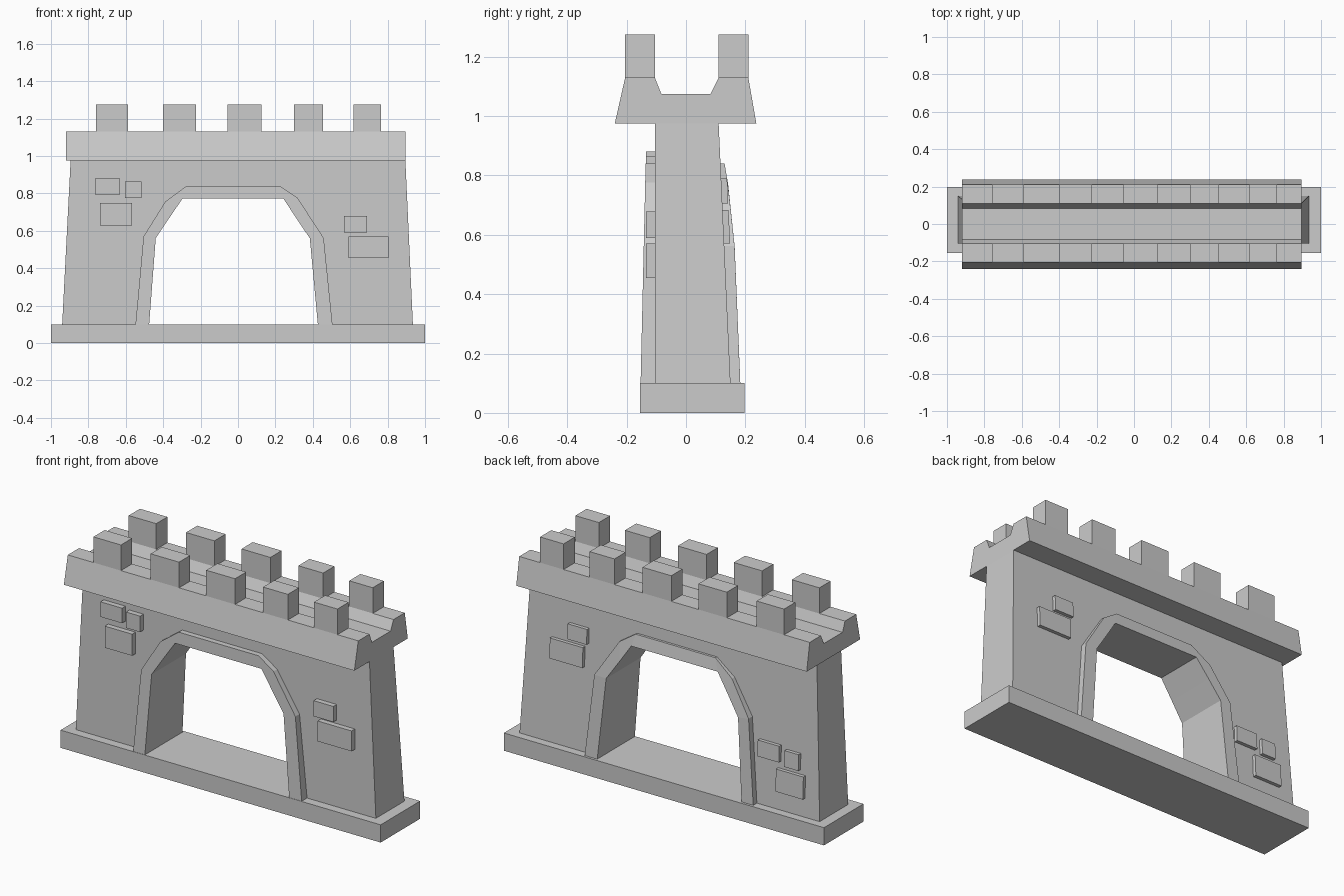
import bpy, bmesh

if "Cube" in bpy.data.objects:
    bpy.data.objects.remove(bpy.data.objects["Cube"])


def prism(name, outline, front, back, cells=None):
    """Solid from an XZ outline; front/back give y at (x, z). cells splits the two caps."""
    bm = bmesh.new()
    f = [bm.verts.new((x, front(x, z), z)) for x, z in outline]
    b = [bm.verts.new((x, back(x, z), z)) for x, z in outline]
    n = len(outline)
    for cell in cells or [range(n)]:
        bm.faces.new([f[i] for i in cell])
        bm.faces.new([b[i] for i in reversed(list(cell))])
    for i in range(n):
        j = (i + 1) % n
        bm.faces.new((f[j], f[i], b[i], b[j]))
    return finish(name, bm)


def finish(name, bm):
    bmesh.ops.recalc_face_normals(bm, faces=bm.faces)
    me = bpy.data.meshes.new(name)
    bm.to_mesh(me)
    bm.free()
    ob = bpy.data.objects.new(name, me)
    bpy.context.collection.objects.link(ob)
    return ob


def rect(x0, x1, z0, z1):
    return [(x0, z0), (x1, z0), (x1, z1), (x0, z1)]


def box(name, x0, x1, y0, y1, z0, z1):
    return prism(name, rect(x0, x1, z0, z1), lambda x, z: y0, lambda x, z: y1)


def ramp(z, pts):
    """Piecewise linear y along z."""
    for (za, ya), (zb, yb) in zip(pts, pts[1:]):
        if z <= zb:
            break
    return ya + (yb - ya) * (z - za) / (zb - za)


# Leaning faces of the wall and the arch trim
def wall_front(x, z):
    return -0.105


def wall_back(x, z):
    return ramp(z, [(0.1, 0.15), (0.975, 0.11)])


def trim_front(x, z):
    return ramp(z, [(0.1, -0.153), (0.84, -0.136)])


def trim_back(x, z):
    return ramp(z, [(0.1, 0.183), (0.56, 0.164), (0.77, 0.142), (0.84, 0.13)])


# Base slab
box("base", -1, 1, -0.155, 0.197, 0, 0.1)

# Wall with arched opening
inner = [(-0.475, 0.1), (-0.44, 0.56), (-0.37, 0.665), (-0.297, 0.772),
         (0.243, 0.772), (0.31, 0.67), (0.384, 0.56), (0.427, 0.1)]
outer = [(-0.548, 0.1), (-0.505, 0.57), (-0.388, 0.757), (-0.275, 0.84),
         (0.224, 0.84), (0.318, 0.777), (0.458, 0.562), (0.505, 0.1)]
prism("wall", [(-0.94, 0.1)] + inner + [(0.935, 0.1), (0.895, 0.975), (-0.895, 0.975)],
      wall_front, wall_back)

# Raised arch trim on both faces
n = len(inner)
ring = inner + outer[::-1]
cells = [(i, i + 1, 2 * n - 2 - i, 2 * n - 1 - i) for i in range(n - 1)]
prism("arch_trim_front", ring, trim_front, wall_front, cells)
prism("arch_trim_back", ring, wall_back, trim_back, cells)

# Raised stones
front_stones = [(-0.765, -0.63, 0.795, 0.88), (-0.605, -0.517, 0.775, 0.865),
                (-0.738, -0.567, 0.628, 0.75), (0.567, 0.69, 0.59, 0.678),
                (0.592, 0.804, 0.455, 0.57)]
back_stones = [(0.522, 0.642, 0.705, 0.79), (0.544, 0.75, 0.57, 0.683),
               (-0.69, -0.556, 0.37, 0.46), (-0.812, -0.724, 0.355, 0.445),
               (-0.845, -0.674, 0.205, 0.33)]
for i, s in enumerate(front_stones):
    prism(f"front_stone_{i + 1}", rect(*s), lambda x, z: -0.135, lambda x, z: -0.1)
for i, s in enumerate(back_stones):
    prism(f"back_stone_{i + 1}", rect(*s), lambda x, z: wall_back(x, z) - 0.005,
          lambda x, z: wall_back(x, z) + 0.02)

# Parapet: channel profile swept along x
profile = [(-0.24, 0.975), (0.237, 0.975), (0.21, 1.13), (0.11, 1.13),
           (0.083, 1.075), (-0.083, 1.075), (-0.105, 1.13), (-0.205, 1.13)]
bm = bmesh.new()
left = bm.faces.new([bm.verts.new((-0.92, y, z)) for y, z in profile])
ext = bmesh.ops.extrude_face_region(bm, geom=[left], use_keep_orig=True)
bmesh.ops.translate(bm, vec=(1.815, 0, 0),
                    verts=[g for g in ext["geom"] if isinstance(g, bmesh.types.BMVert)])
finish("parapet", bm)

# Battlement blocks, two rows
for i, (a, b) in enumerate([(-0.76, -0.588), (-0.402, -0.225), (-0.055, 0.125),
                            (0.3, 0.455), (0.618, 0.765)]):
    box(f"front_battlement_{i + 1}", a, b, -0.205, -0.105, 1.13, 1.275)
    box(f"back_battlement_{i + 1}", a, b, 0.11, 0.21, 1.13, 1.275)
